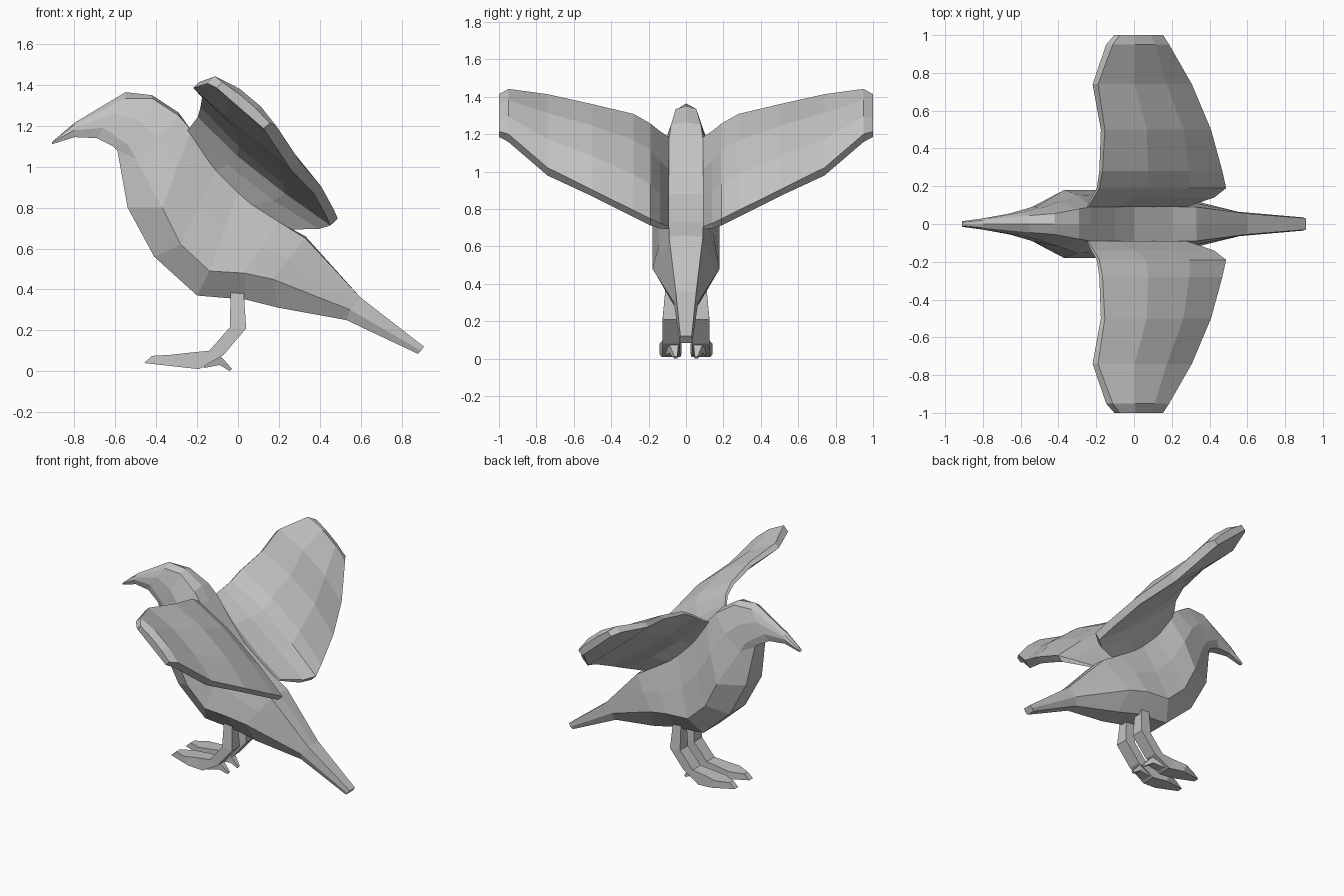
import bpy, bmesh

mat = bpy.data.materials.new("light grey")
mat.diffuse_color = (0.55, 0.55, 0.55, 1)


def loft(name, rings, mirror=False):
    """Skin a list of equal-length rings, cap both ends; optionally mirror across y = 0."""
    bm = bmesh.new()
    rows = [[bm.verts.new(p) for p in ring] for ring in rings]
    n = len(rows[0])
    for a, b in zip(rows, rows[1:]):
        for i in range(n):
            j = (i + 1) % n
            bm.faces.new((a[i], a[j], b[j], b[i]))
    bm.faces.new(rows[0])
    bm.faces.new(rows[-1][::-1])
    bmesh.ops.recalc_face_normals(bm, faces=bm.faces)
    me = bpy.data.meshes.new(name)
    bm.to_mesh(me)
    bm.free()
    me.materials.append(mat)
    ob = bpy.data.objects.new(name, me)
    bpy.context.collection.objects.link(ob)
    if mirror:
        m = ob.modifiers.new("mirror", 'MIRROR')
        m.use_axis = (False, True, False)
    return ob


# Body from beak to tail: (x, z, half width) of back edge, flank edge, belly edge,
# then the height of the centre ridge and the bulge of the upper flank
body = [
    ((-.90, 1.13, .010), (-.91, 1.12, .015), (-.91, 1.11, .010), 0, 0),
    ((-.80, 1.205, .02), (-.80, 1.18, .03), (-.80, 1.145, .02), .01, 0),
    ((-.55, 1.335, .045), (-.66, 1.19, .055), (-.69, 1.14, .035), .03, .01),
    ((-.42, 1.335, .055), (-.54, 1.11, .09), (-.61, 1.10, .06), .015, .015),
    ((-.29, 1.25, .08), (-.50, 1.04, .10), (-.59, 1.08, .06), .015, .03),
    ((-.23, 1.18, .09), (-.37, .80, .18), (-.54, .80, .09), 0, .02),
    ((-.10, 1.00, .09), (-.28, .62, .18), (-.41, .56, .09), 0, .015),
    ((.00, .88, .09), (-.14, .49, .18), (-.20, .37, .09), 0, .01),
    ((.20, .73, .09), (.03, .48, .18), (.04, .35, .09), 0, .01),
    ((.33, .65, .09), (.17, .45, .16), (.20, .31, .08), .01, 0),
    ((.60, .36, .055), (.55, .30, .065), (.53, .25, .04), 0, 0),
    ((.91, .12, .03), (.895, .10, .035), (.88, .085, .03), 0, 0),
]


def body_ring(top, flank, belly, ridge, bulge):
    upper = [(a + b) / 2 for a, b in zip(top, flank)]
    upper[2] += bulge
    side = [top, upper, flank, belly]
    return ([(top[0], 0, top[1] + ridge)] + [(x, w, z) for x, z, w in side]
            + [(x, -w, z) for x, z, w in reversed(side)])


loft("body", [body_ring(*s) for s in body])

# Wings: y, leading edge (x, z), trailing edge (x, z), half thickness front, back, bulge up, bulge down
wing = [
    (.09, (-.245, 1.18), (.27, .70), .005, .01, -.02, -.06),
    (.14, (-.22, 1.21), (.41, .71), .01, .02, .02, -.05),
    (.19, (-.19, 1.25), (.47, .73), .01, .025, .05, -.04),
    (.28, (-.175, 1.30), (.45, .775), .012, .025, .06, -.04),
    (.50, (-.165, 1.35), (.39, .885), .015, .025, .07, -.03),
    (.74, (-.205, 1.40), (.285, 1.00), .02, .03, .065, -.03),
    (.95, (-.13, 1.425), (.165, 1.18), .025, .03, .055, -.03),
    (1.0, (-.09, 1.40), (.14, 1.20), .02, .02, .03, -.02),
]


def wing_ring(y, le, te, tf, tb, up, down):
    at = lambda f: (le[0] + (te[0] - le[0]) * f, le[1] + (te[1] - le[1]) * f)
    pts = [(le, tf), (at(.33), up), (at(.68), up), (te, tb),
           (te, -tb), (at(.68), down), (at(.33), down), (le, -tf)]
    return [(p[0] + .71 * d, y, p[1] + .70 * d) for p, d in pts]


loft("wings", [wing_ring(*s) for s in wing], mirror=True)


# Legs and feet: rectangular sections given by two (x, z) corners, a half width and a centre y
def limb(name, sections):
    loft(name, [[(a[0], y - w, a[1]), (a[0], y + w, a[1]),
                 (b[0], y + w, b[1]), (b[0], y - w, b[1])]
                for a, b, w, y in sections], mirror=True)


limb("legs", [
    ((-.035, .43), (.025, .43), .03, .075),
    ((-.04, .215), (.04, .21), .045, .08),
    ((-.14, .10), (-.07, .08), .045, .08),
    ((-.24, .09), (-.19, .01), .05, .08),
    ((-.33, .08), (-.30, .022), .058, .083),
    ((-.42, .075), (-.46, .04), .02, .083),
])
limb("back_toes", [
    ((-.13, .08), (-.17, .015), .035, .075),
    ((-.09, .08), (-.09, .03), .025, .065),
    ((-.03, .012), (-.04, 0), .008, .055),
])
